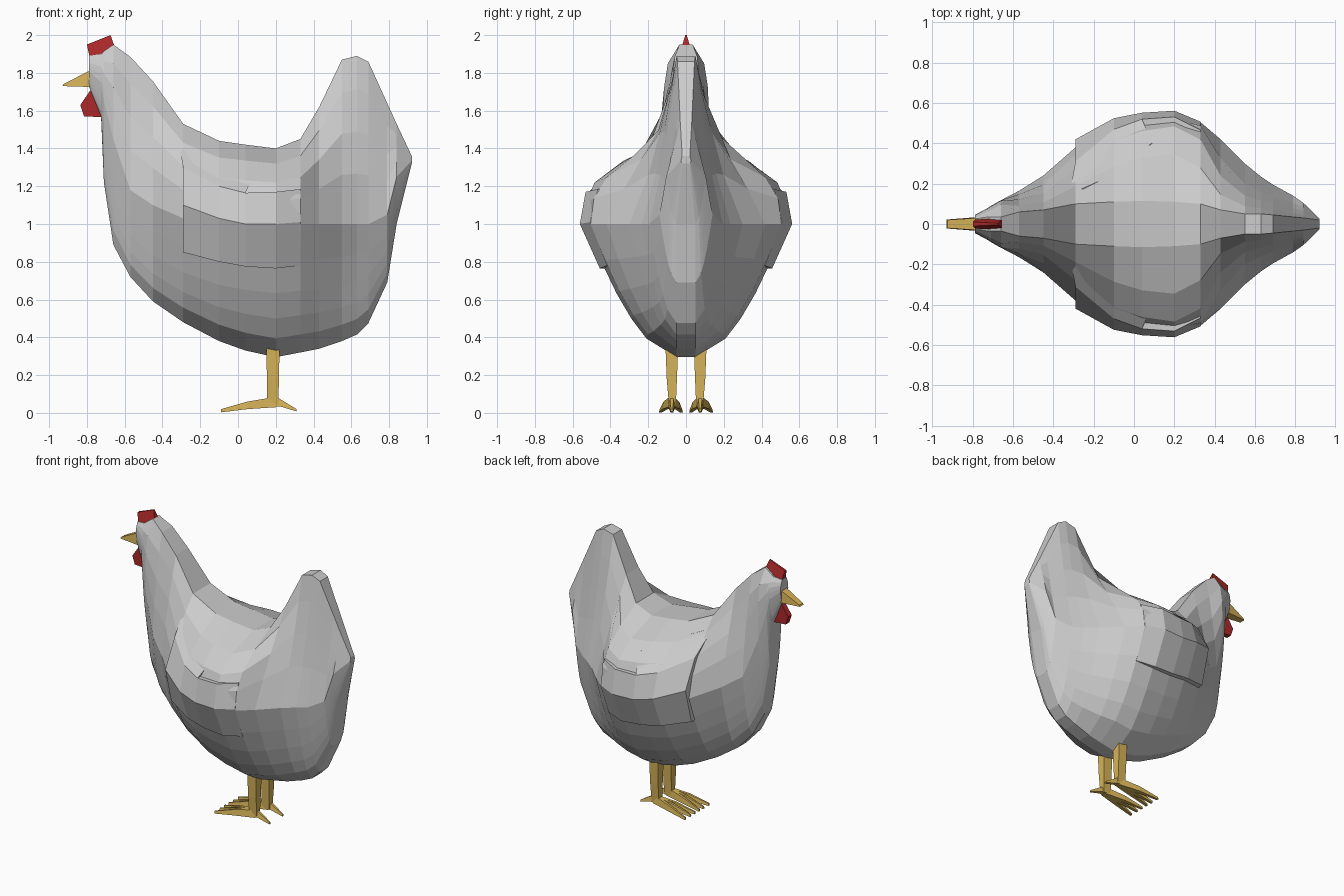
import bpy
import bmesh
from mathutils import Vector

default = bpy.data.objects.get("Cube")
if default:
    bpy.data.objects.remove(default, do_unlink=True)


def make_material(name, rgb):
    mat = bpy.data.materials.new(name)
    mat.use_nodes = True
    mat.diffuse_color = (*rgb, 1)
    mat.node_tree.nodes["Principled BSDF"].inputs["Base Color"].default_value = (*rgb, 1)
    return mat


FEATHER = make_material("pale_grey_feathers", (0.6, 0.6, 0.6))
RED = make_material("comb_red", (0.42, 0.022, 0.022))
YELLOW = make_material("leg_yellow", (0.68, 0.455, 0.1))


def finish(name, bm, mat):
    """Turn a bmesh into a flat-shaded object."""
    bmesh.ops.recalc_face_normals(bm, faces=bm.faces)
    mesh = bpy.data.meshes.new(name)
    bm.to_mesh(mesh)
    bm.free()
    mesh.materials.append(mat)
    obj = bpy.data.objects.new(name, mesh)
    bpy.context.collection.objects.link(obj)
    return obj


def loft(name, rings, mat):
    """Skin closed rings of equal length and cap both ends."""
    bm = bmesh.new()
    loops = [[bm.verts.new(p) for p in ring] for ring in rings]
    n = len(loops[0])
    for a, b in zip(loops, loops[1:]):
        for i in range(n):
            j = (i + 1) % n
            bm.faces.new((a[i], a[j], b[j], b[i]))
    bm.faces.new(loops[0])
    bm.faces.new(loops[-1])
    return finish(name, bm, mat)


# Body stations from beak end to tail end:
# x, belly z, widest z, back z, belly width, widest width, back width, upper curve
STATIONS = [
    (-.79, 1.73, 1.81, 1.89, .025, .045, .025, 2),
    (-.725, 1.57, 1.75, 1.9, .035, .08, .035, 4),
    (-.71, 1.22, 1.65, 1.915, .035, .09, .035, 5),
    (-.66, .89, 1.45, 1.95, .04, .118, .035, 6),
    (-.57, .72, 1.18, 1.885, .05, .165, .06, 1.5),
    (-.45, .59, 1.1, 1.755, .05, .24, .07, 1.1),
    (-.29, .48, 1.03, 1.53, .05, .38, .1, 1.7),
    (-.1, .38, 1, 1.44, .05, .48, .11, 2.9),
    (.04, .33, 1, 1.42, .05, .51, .115, 3.5),
    (.2, .295, 1, 1.4, .05, .53, .11, 3.7),
    (.33, .32, 1, 1.45, .05, .505, .1, 2.6),
    (.43, .34, 1, 1.62, .05, .42, .07, 1.1),
    (.55, .38, 1, 1.87, .05, .3, .05, .75),
    (.63, .415, 1, 1.89, .05, .235, .05, .75),
    (.69, .475, 1, 1.86, .05, .195, .045, .8),
    (.79, .69, 1.05, 1.64, .05, .14, .035, .9),
    (.84, 1, 1.25, 1.53, .05, .105, .03, 1),
    (.92, 1.32, 1.335, 1.36, .02, .027, .02, 1),
]
LOWER = (0, .14, .29, .48, .72, 1)
UPPER = (.3, .55, .8, 1)


def width_at(station, z):
    """Half width of one body station at a height."""
    _, zb, zm, zt, wb, wm, wt, curve = station
    if z <= zm:
        t = max(0, (z - zb) / (zm - zb))
        return wb + (wm - wb) * t ** .56
    t = min(1, (z - zm) / (zt - zm))
    return wt + (wm - wt) * (1 - t ** curve)


def body_ring(station):
    x, zb, zm, zt = station[:4]
    heights = [zb + (zm - zb) * t for t in LOWER] + [zm + (zt - zm) * t for t in UPPER]
    half = [(x, width_at(station, z), z) for z in heights]
    return half + [(x, -y, z) for x, y, z in reversed(half)]


loft("body", [body_ring(s) for s in STATIONS], FEATHER)


def body_width(x, z):
    """Half width of the body anywhere, blended between stations."""
    for a, b in zip(STATIONS, STATIONS[1:]):
        if a[0] <= x <= b[0]:
            f = (x - a[0]) / (b[0] - a[0])
            return width_at(a, z) * (1 - f) + width_at(b, z) * f
    return 0


# Wing columns: x, lower edge z, middle z, upper z, standoff from the body
WING = [
    (-.29, .85, 1.1, 1.3, .05),
    (-.1, .8, 1.03, 1.2, .045),
    (.04, .775, 1.0, 1.165, .042),
    (.2, .765, 1.0, 1.17, .032),
    (.33, .78, 1.01, 1.185, .003),
]


def wing(name, side):
    bm = bmesh.new()
    grid = []
    for i, (x, low, mid, high, off) in enumerate(WING):
        pts = [(x, low, off * .75), (x, mid, off), (x, high, off * .6)]
        if i < 3:  # front of the wing sinks into the shoulder
            pts.append((x - .03 * (i == 0) + .05 * (i == 2), 1.46 - .09 * i, -.012))
        grid.append([bm.verts.new((px, side * (body_width(px, z) + o), z)) for px, z, o in pts])
    for a, b in zip(grid, grid[1:]):
        for j in range(min(len(a), len(b)) - 1):
            bm.faces.new((a[j], b[j], b[j + 1], a[j + 1]))
    # Turn the rim inwards so the wing edge reads as a step
    rim = [e for e in bm.edges if e.is_boundary]
    out = bmesh.ops.extrude_edge_only(bm, edges=rim)["geom"]
    for v in out:
        if isinstance(v, bmesh.types.BMVert):
            v.co += Vector((0, -side * .07, 0))
    finish(name, bm, FEATHER)


for label, side in (("right", -1), ("left", 1)):
    wing("wing_" + label, side)


# Comb: a wedge with a sharp ridge
loft("comb", [
    [(-.785, -.025, 1.88), (-.785, .025, 1.88), (-.8, .01, 1.95), (-.8, -.01, 1.95)],
    [(-.65, -.025, 1.93), (-.65, .025, 1.93), (-.675, .004, 2), (-.675, -.004, 2)],
], RED)

# Wattle: a flat polygon hanging under the beak
WATTLE = [(-.77, 1.725), (-.835, 1.63), (-.815, 1.57), (-.71, 1.565), (-.71, 1.65)]
loft("wattle", [[(x, y, z) for x, z in WATTLE] for y in (-.02, .02)], RED)

# Beak: a tapering wedge with a blunt tip
loft("beak", [
    [(-.77, -.035, 1.725), (-.77, .035, 1.725), (-.78, .03, 1.815), (-.78, -.03, 1.815)],
    [(-.93, -.022, 1.73), (-.93, .022, 1.73), (-.925, .02, 1.74), (-.925, -.02, 1.74)],
], YELLOW)


def square(x, y, z, rx, ry):
    return [(x - rx, y - ry, z), (x + rx, y - ry, z), (x + rx, y + ry, z), (x - rx, y + ry, z)]


def upright(x, y, low, high, r):
    return [(x, y - r, low), (x, y + r, low), (x, y + r * .6, high), (x, y - r * .6, high)]


# Legs and toes
for label, side in (("right", -1), ("left", 1)):
    y = side * .075
    loft("leg_" + label, [
        square(.185, y, .36, .035, .034),
        square(.185, y, .18, .032, .027),
        square(.183, y - side * .003, .035, .03, .018),
    ], YELLOW)
    for toe, spread in (("inner", -.05), ("middle", 0), ("outer", .06)):
        dy = side * spread
        loft(f"{toe}_toe_{label}", [
            upright(.2, y, .03, .085, .018),
            upright(.05, y + dy * .6, .02, .06, .014),
            upright(-.09, y + dy, .003, .02, .008),
        ], YELLOW)
    loft("back_toe_" + label, [
        upright(.17, y, .035, .09, .018),
        upright(.22, y, .035, .075, .016),
        upright(.31, y, .008, .02, .008),
    ], YELLOW)
